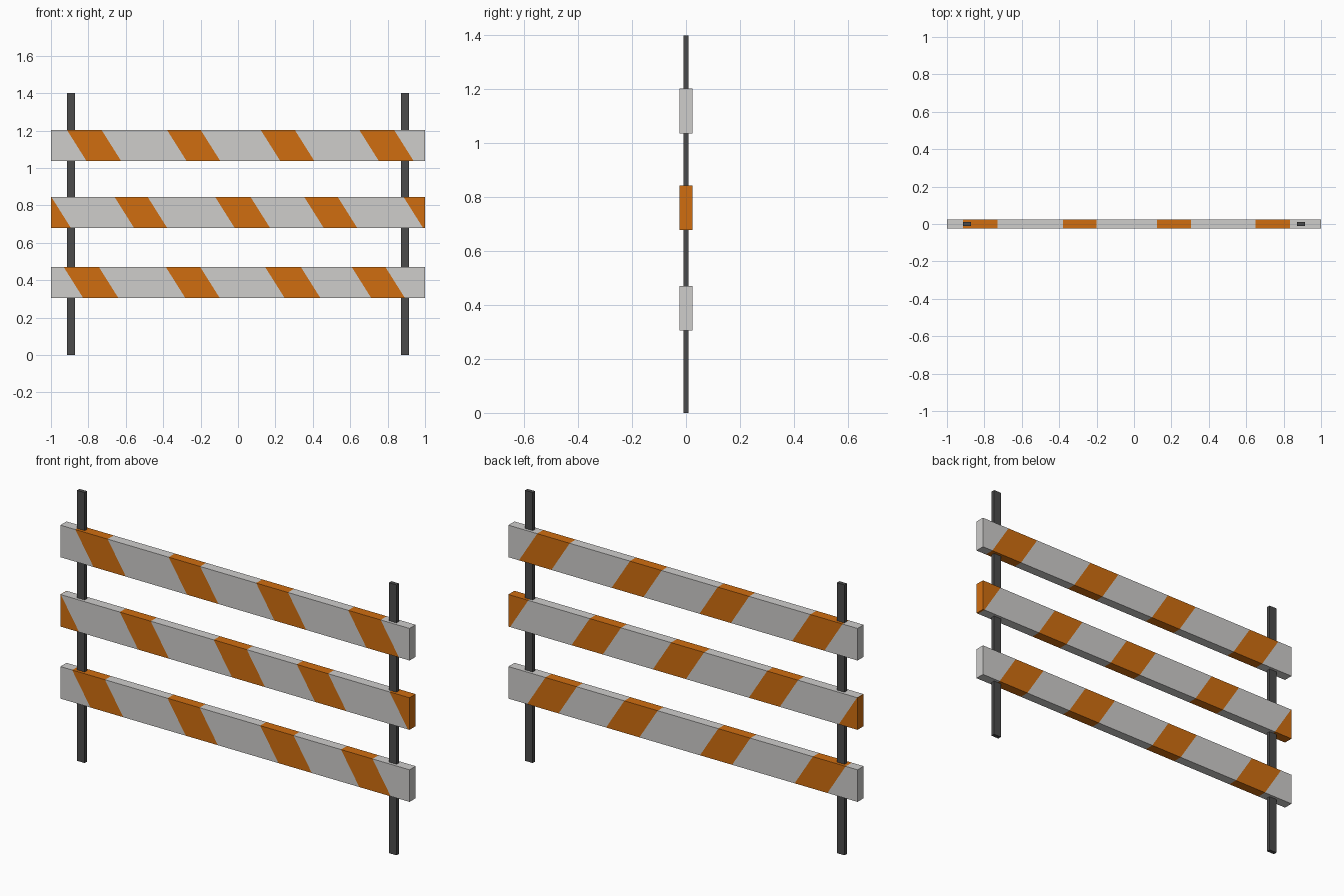
import bpy, bmesh
from mathutils import Vector

if "Cube" in bpy.data.objects:
    bpy.data.objects.remove(bpy.data.objects["Cube"])


def material(name, rgb):
    m = bpy.data.materials.new(name)
    m.diffuse_color = (*rgb, 1)
    m.use_nodes = True
    m.node_tree.nodes["Principled BSDF"].inputs["Base Color"].default_value = m.diffuse_color
    return m


WHITE = material("off_white", (0.62, 0.61, 0.60))
ORANGE = material("safety_orange", (0.63, 0.155, 0.005))
DARK = material("dark_metal", (0.07, 0.07, 0.07))


def box(name, lo, hi, mats, cuts=(), lean=0.0):
    """Box cut by slanted planes; every second slice takes the second material."""
    bm = bmesh.new()
    bmesh.ops.create_cube(bm, size=1)
    lo, hi = Vector(lo), Vector(hi)
    mid, size = (lo + hi) / 2, hi - lo
    for v in bm.verts:
        v.co = Vector([c * s for c, s in zip(v.co, size)]) + mid
    for x in cuts:
        bmesh.ops.bisect_plane(bm, geom=bm.verts[:] + bm.edges[:] + bm.faces[:], dist=1e-5,
                               plane_co=(x, 0, mid.z), plane_no=(1, 0, lean))
    for f in bm.faces:
        c = f.calc_center_median()
        pos = c.x + lean * (c.z - mid.z)
        f.material_index = sum(pos > x for x in cuts) % 2
    bmesh.ops.recalc_face_normals(bm, faces=bm.faces)
    me = bpy.data.meshes.new(name)
    bm.to_mesh(me)
    bm.free()
    for m in mats:
        me.materials.append(m)
    ob = bpy.data.objects.new(name, me)
    bpy.context.collection.objects.link(ob)


# Upright posts
for side, x in (("left", -0.893), ("right", 0.893)):
    box(side + "_post", (x - 0.022, -0.01, 0), (x + 0.022, 0.01, 1.4), [DARK])

# Striped boards: bottom height, colours, stripe edges at mid height
LEAN = 0.63
boards = {
    "top_board": (1.037, [WHITE, ORANGE],
                  (-0.862, -0.677, -0.327, -0.147, 0.174, 0.356, 0.701, 0.887)),
    "middle_board": (0.678, [ORANGE, WHITE],
                     (-0.945, -0.607, -0.43, -0.069, 0.12, 0.407, 0.586, 0.938)),
    "bottom_board": (0.305, [WHITE, ORANGE],
                     (-0.88, -0.692, -0.334, -0.15, 0.197, 0.388, 0.66, 0.84)),
}
for name, (z, mats, cuts) in boards.items():
    box(name, (-1, -0.025, z), (1, 0.025, z + 0.166), mats, cuts, LEAN)
